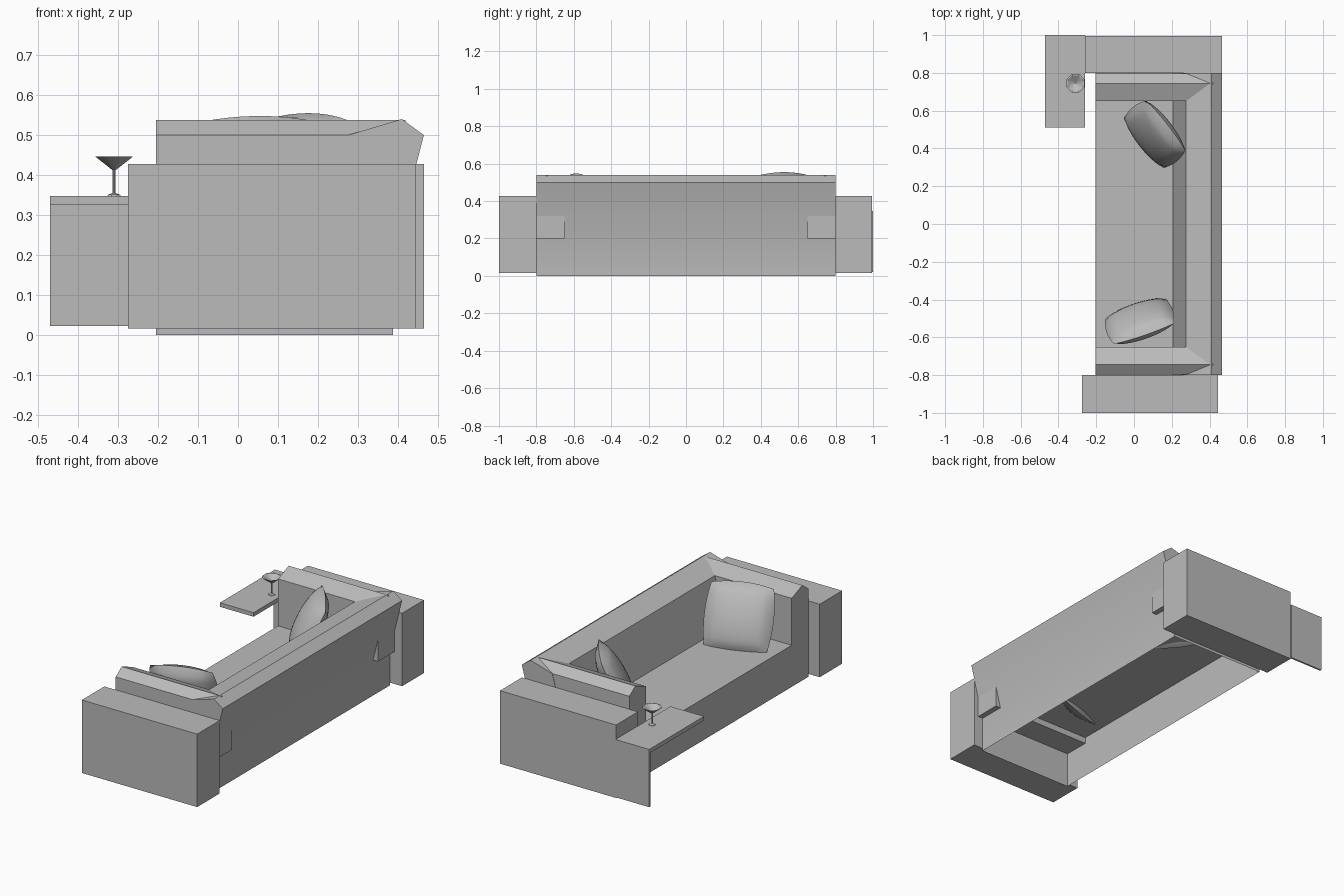
import bpy, bmesh, math
from mathutils import Matrix, Vector

if "Cube" in bpy.data.objects:
    bpy.data.objects.remove(bpy.data.objects["Cube"], do_unlink=True)

grey = bpy.data.materials.new("plain_grey")
grey.use_nodes = True
colour = (0.5, 0.5, 0.5, 1)
grey.diffuse_color = colour
grey.node_tree.nodes["Principled BSDF"].inputs["Base Color"].default_value = colour


def finish(name, bm, smooth=None):
    bmesh.ops.recalc_face_normals(bm, faces=bm.faces)
    mesh = bpy.data.meshes.new(name)
    bm.to_mesh(mesh)
    bm.free()
    mesh.materials.append(grey)
    obj = bpy.data.objects.new(name, mesh)
    bpy.context.collection.objects.link(obj)
    if smooth:
        bpy.ops.object.select_all(action='DESELECT')
        obj.select_set(True)
        bpy.context.view_layer.objects.active = obj
        bpy.ops.object.shade_smooth_by_angle(angle=math.radians(smooth))
    return obj


def box(name, x, y, z):
    bm = bmesh.new()
    bmesh.ops.create_cube(bm, size=1)
    for v in bm.verts:
        v.co = [lo + (c + 0.5) * (hi - lo) for c, (lo, hi) in zip(v.co, (x, y, z))]
    return finish(name, bm)


def prism(name, profile, place, lo, hi, closed=True, smooth=None):
    # Extrude a profile between lo and hi; the last profile side may stay open
    bm = bmesh.new()
    a, b = [[bm.verts.new(place(p, q, d)) for p, q in profile] for d in (lo, hi)]
    n = len(profile)
    bm.faces.new(a)
    bm.faces.new(b)
    for i in range(n if closed else n - 1):
        j = (i + 1) % n
        bm.faces.new((a[i], a[j], b[j], b[i]))
    return finish(name, bm, smooth)


# Seat and leaning back, one shell that is hollow underneath
prism("seat_and_back",
      [(-0.205, 0), (-0.205, 0.235), (0.206, 0.235), (0.275, 0.5), (0.41, 0.54),
       (0.465, 0.5), (0.388, 0.2), (0.388, 0)],
      lambda p, q, d: (p, d, q), -0.8, 0.8, closed=False, smooth=40)

# Padded inner arms with a ridged top
for side, s in (("left", 1), ("right", -1)):
    prism(side + "_arm_pad",
          [(0.65, 0.2), (0.65, 0.5), (0.745, 0.538), (0.798, 0.5), (0.798, 0.2)],
          lambda p, q, d: (d, s * p, q), -0.205, 0.419, smooth=30)

# Outer arm blocks
box("right_arm_block", (-0.275, 0.445), (-1, -0.8), (0.016, 0.428))
box("left_arm_block", (-0.26, 0.465), (0.8, 0.995), (0.016, 0.428))

# Side table: top and end panel
box("table_top", (-0.47, -0.26), (0.51, 1), (0.325, 0.348))
box("table_end_panel", (-0.47, -0.26), (0.99, 1), (0.022, 0.325))

# Cocktail glass, a turned profile
bm = bmesh.new()
outline = [(0.018, 0.348), (0.016, 0.351), (0.004, 0.355), (0.004, 0.412),
           (0.052, 0.447), (0.044, 0.447), (0.001, 0.416)]
sides = 8
rings = [[bm.verts.new((-0.31 + r * math.cos(t), 0.745 + r * math.sin(t), z))
          for t in [(k + 0.5) * math.tau / sides for k in range(sides)]]
         for r, z in outline]
for a, b in zip(rings, rings[1:]):
    for k in range(sides):
        m = (k + 1) % sides
        bm.faces.new((a[k], a[m], b[m], b[k]))
bm.faces.new(rings[0])
bm.faces.new(rings[-1])
finish("glass", bm, smooth=30)


def pillow(name, centre, turn, lean, half=0.185, puff=0.065, n=12):
    # Two bulging sheets welded at the seam; upright, then leaned and turned
    bm = bmesh.new()
    for s in (1, -1):
        grid = []
        for i in range(n + 1):
            row = []
            for j in range(n + 1):
                u, v = 2 * i / n - 1, 2 * j / n - 1
                bulge = math.sqrt(max(0, (1 - u * u) * (1 - v * v)))
                row.append(bm.verts.new((half * u * (1 - 0.1 * v * v), s * puff * bulge,
                                         half * v * (1 - 0.1 * u * u))))
            grid.append(row)
        for i in range(n):
            for j in range(n):
                bm.faces.new((grid[i][j], grid[i + 1][j], grid[i + 1][j + 1], grid[i][j + 1]))
    bmesh.ops.remove_doubles(bm, verts=bm.verts, dist=0.0005)
    turn_m = Matrix.Rotation(math.radians(turn), 4, 'Z')
    lean_m = Matrix.Rotation(math.radians(lean), 4, 'X')
    bm.transform(Matrix.Translation(Vector(centre)) @ turn_m @ lean_m)
    finish(name, bm, smooth=60)


# Loose pillows leaning on the arm pads
pillow("right_pillow", (0.03, -0.515, 0.38), 19, 25)
pillow("left_pillow", (0.11, 0.475, 0.39), -52, -27)
